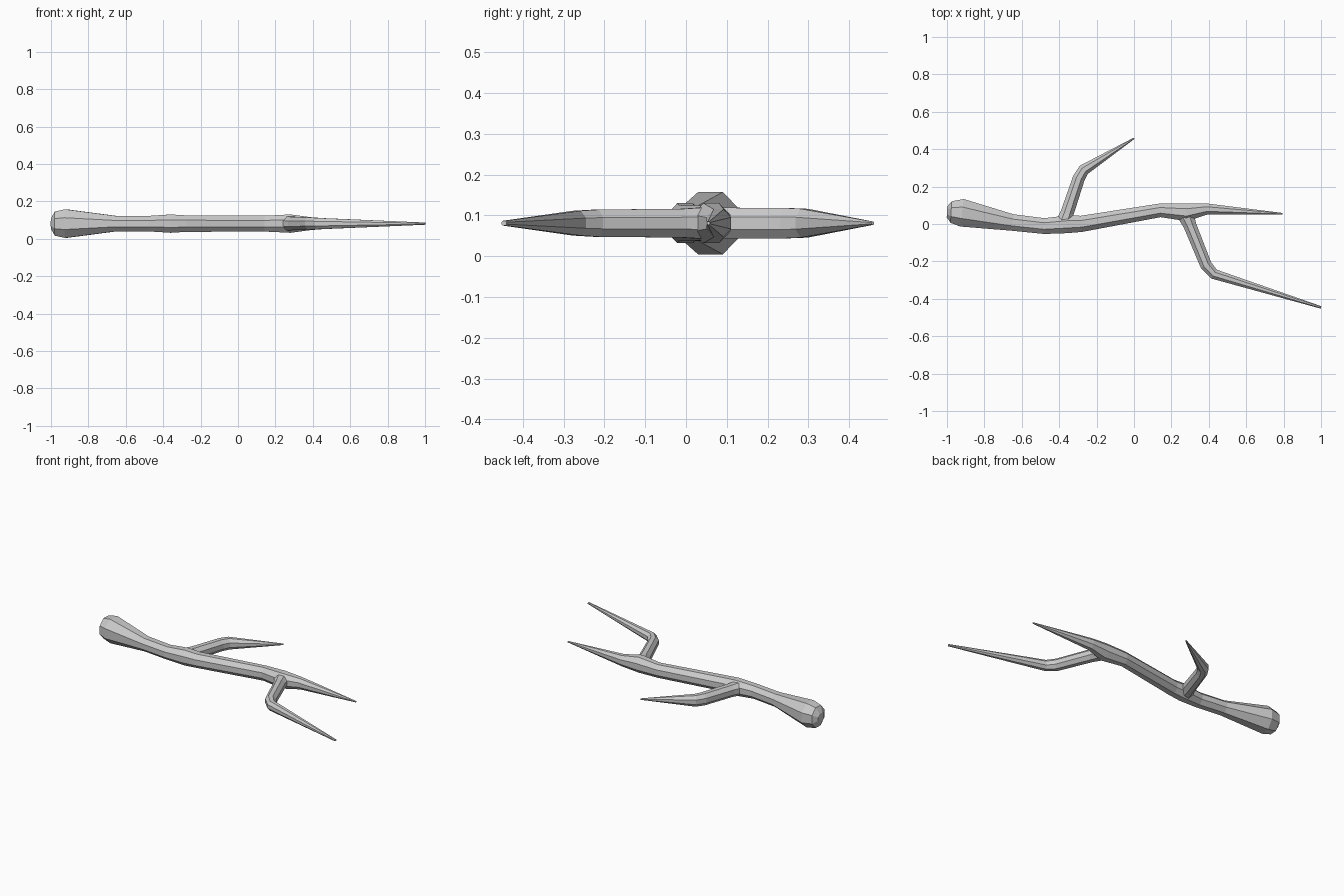
import bpy, bmesh, math
from mathutils import Vector

if "Cube" in bpy.data.objects:
    bpy.data.objects.remove(bpy.data.objects["Cube"])

SIDES = 8
Z = 0.081

def limb(name, path):
    """Loft faceted rings along a flat path of (x, y, width radius, height radius)."""
    bm = bmesh.new()
    pts = [Vector((x, y, Z)) for x, y, _, _ in path]
    rings = []
    for i, (x, y, rw, rh) in enumerate(path):
        a = pts[max(i - 1, 0)]
        b = pts[min(i + 1, len(pts) - 1)]
        d1 = (pts[i] - a).normalized()
        d2 = (b - pts[i]).normalized()
        d = (d1 + d2).normalized()
        side = Vector((-d.y, d.x, 0))
        ring = []
        for k in range(SIDES):
            t = 2 * math.pi * (k + 0.5) / SIDES
            ring.append(bm.verts.new(pts[i] + side * rw * 1.04 * math.cos(t)
                                     + Vector((0, 0, rh * 1.06 * math.sin(t)))))
        rings.append(ring)
    for r0, r1 in zip(rings, rings[1:]):
        for k in range(SIDES):
            n = (k + 1) % SIDES
            bm.faces.new((r0[k], r0[n], r1[n], r1[k]))
    bm.faces.new(rings[0])
    bm.faces.new(rings[-1])
    bmesh.ops.recalc_face_normals(bm, faces=bm.faces)
    me = bpy.data.meshes.new(name)
    bm.to_mesh(me)
    bm.free()
    ob = bpy.data.objects.new(name, me)
    bpy.context.collection.objects.link(ob)
    return ob

# Main stick with a knobbed butt and a tapered tip
limb("main_stick", [
    (-1.00, 0.065, 0.030, 0.028),
    (-0.978, 0.064, 0.060, 0.066),
    (-0.92, 0.060, 0.077, 0.078),
    (-0.65, 0.008, 0.046, 0.042),
    (-0.48, -0.011, 0.044, 0.042),
    (-0.36, -0.002, 0.049, 0.050),
    (-0.28, 0.001, 0.045, 0.045),
    (0.14, 0.073, 0.038, 0.043),
    (0.28, 0.062, 0.049, 0.050),
    (0.39, 0.080, 0.031, 0.035),
    (0.795, 0.055, 0.004, 0.004),
])

# Back twig
limb("back_twig", [
    (-0.375, 0.005, 0.045, 0.042),
    (-0.357, 0.060, 0.037, 0.039),
    (-0.295, 0.245, 0.034, 0.038),
    (-0.268, 0.290, 0.032, 0.036),
    (0.00, 0.458, 0.004, 0.004),
])

# Front twig
limb("front_twig", [
    (0.275, 0.050, 0.046, 0.040),
    (0.300, -0.010, 0.036, 0.036),
    (0.385, -0.220, 0.033, 0.034),
    (0.428, -0.268, 0.029, 0.031),
    (1.00, -0.446, 0.007, 0.006),
])
